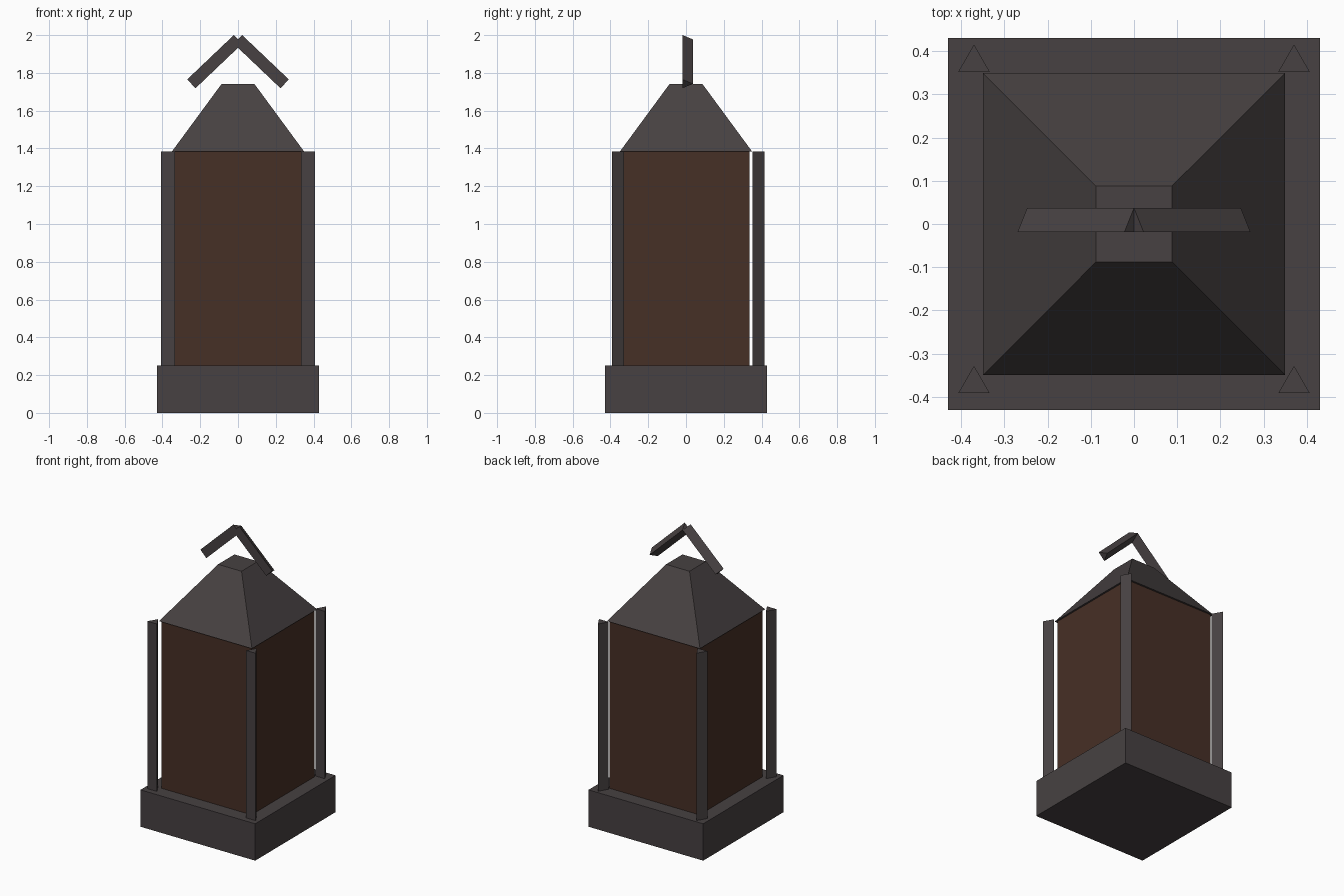
import bpy, bmesh, math
from mathutils import Vector

if "Cube" in bpy.data.objects:
    bpy.data.objects.remove(bpy.data.objects["Cube"])


def material(name, rgb):
    m = bpy.data.materials.new(name)
    m.diffuse_color = (*rgb, 1)
    m.use_nodes = True
    m.node_tree.nodes["Principled BSDF"].inputs["Base Color"].default_value = m.diffuse_color
    return m


iron = material("dark_iron", (0.063, 0.053, 0.054))
amber = material("brown_glass", (0.062, 0.029, 0.019))


def loft(name, bottom, top, mat):
    """Closed solid between two matching rings of points."""
    bm = bmesh.new()
    a = [bm.verts.new(p) for p in bottom]
    b = [bm.verts.new(p) for p in top]
    n = len(a)
    bm.faces.new(a)
    bm.faces.new(b)
    for i in range(n):
        j = (i + 1) % n
        bm.faces.new((a[i], a[j], b[j], b[i]))
    bmesh.ops.recalc_face_normals(bm, faces=bm.faces)
    me = bpy.data.meshes.new(name)
    bm.to_mesh(me)
    bm.free()
    me.materials.append(mat)
    ob = bpy.data.objects.new(name, me)
    bpy.context.collection.objects.link(ob)
    return ob


def square(h, z):
    return [(-h, -h, z), (h, -h, z), (h, h, z), (-h, h, z)]


def rod(name, start, end, r):
    """Three-sided bar with one edge towards +y."""
    start, end = Vector(start), Vector(end)
    back = Vector((0, 1, 0))
    side = (end - start).normalized().cross(back)
    ring = [(back * math.cos(t) + side * math.sin(t)) * r
            for t in (0, math.tau / 3, 2 * math.tau / 3)]
    return loft(name, [start + v for v in ring], [end + v for v in ring], iron)


# Base, glass body and tapered roof
loft("base", square(0.43, 0), square(0.43, 0.25), iron)
loft("glass_body", square(0.337, 0.25), square(0.337, 1.385), amber)
loft("roof", square(0.349, 1.385), square(0.088, 1.74), iron)

# Corner posts
for x, sx in ((-0.37, "left"), (0.37, "right")):
    for y, sy in ((-0.37, "front"), (0.373, "back")):
        rod(f"{sy}_{sx}_post", (x, y, 0.25), (x, y, 1.385), 0.042)

# Two-part carrying handle
for s, side in ((-1, "left"), (1, "right")):
    rod(f"{side}_handle", (s * 0.247, 0, 1.742), (0, 0, 1.977), 0.037)
